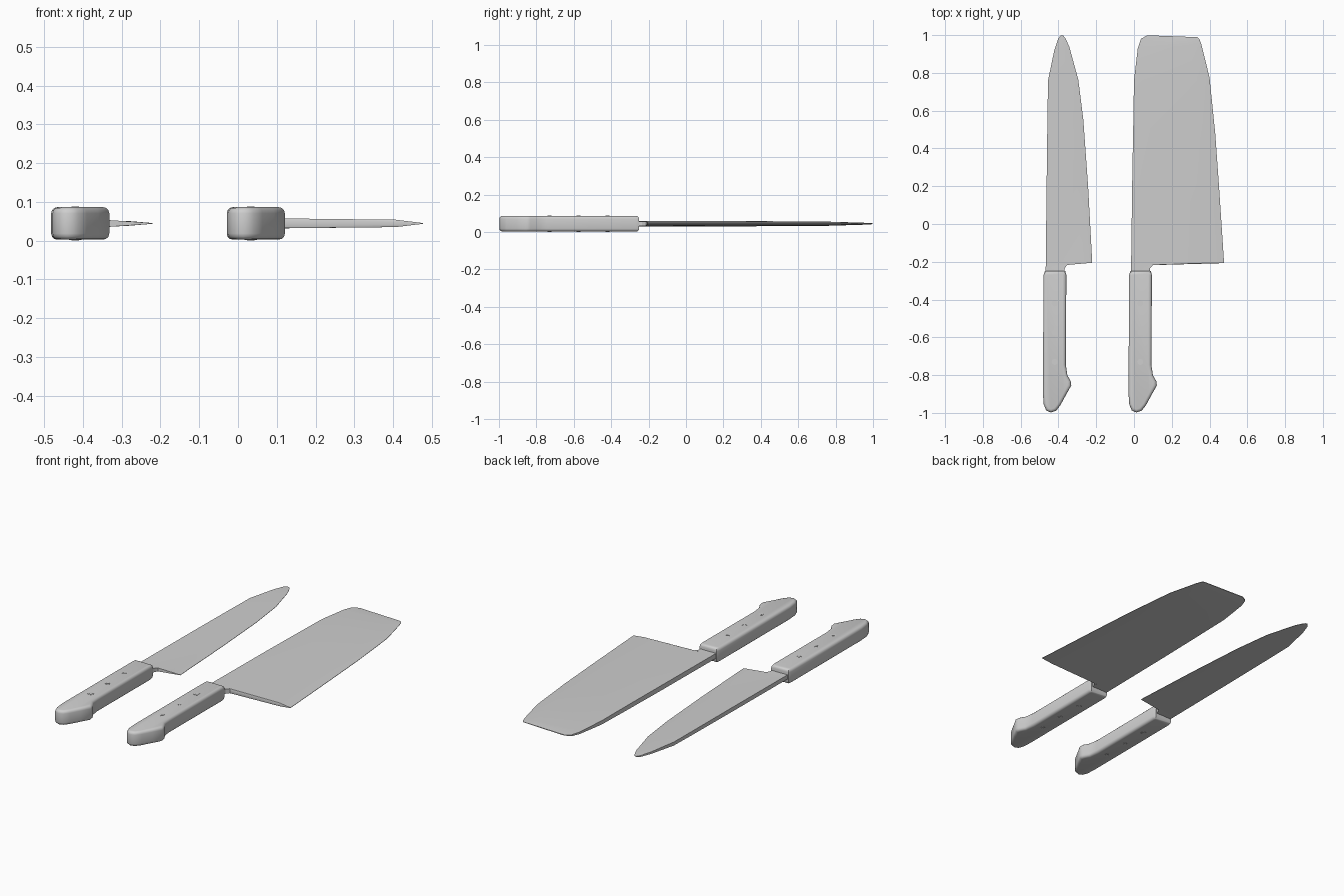
import bpy
import bmesh
import math
from mathutils import Matrix

MID = 0.0445  # height of the plane both knives lie in

cube = bpy.data.objects.get("Cube")
if cube:
    bpy.data.objects.remove(cube, do_unlink=True)

gray = bpy.data.materials.new("light_gray")
gray.use_nodes = True
colour = (0.62, 0.62, 0.62, 1)
gray.diffuse_color = colour
gray.node_tree.nodes["Principled BSDF"].inputs["Base Color"].default_value = colour


def finish(name, bm, angle):
    """Turn a bmesh into a smooth-shaded object."""
    bmesh.ops.recalc_face_normals(bm, faces=bm.faces)
    mesh = bpy.data.meshes.new(name)
    bm.to_mesh(mesh)
    bm.free()
    mesh.materials.append(gray)
    obj = bpy.data.objects.new(name, mesh)
    bpy.context.collection.objects.link(obj)
    bpy.ops.object.select_all(action="DESELECT")
    obj.select_set(True)
    bpy.context.view_layer.objects.active = obj
    bpy.ops.object.shade_smooth_by_angle(angle=math.radians(angle))


# Handle outline seen from above, measured from the small knife
HANDLE = [(-0.482, -0.9), (-0.478, -0.955), (-0.465, -0.987), (-0.44, -0.998),
          (-0.412, -0.988), (-0.39, -0.96), (-0.36, -0.905), (-0.332, -0.855),
          (-0.335, -0.832), (-0.353, -0.80), (-0.361, -0.745), (-0.358, -0.27),
          (-0.364, -0.25), (-0.472, -0.25), (-0.479, -0.27)]


def handle(name, dx):
    bm = bmesh.new()
    base = bm.faces.new([bm.verts.new((x + dx, y, MID - 0.042)) for x, y in HANDLE])
    grown = bmesh.ops.extrude_face_region(bm, geom=[base])["geom"]
    top = [v for v in grown if isinstance(v, bmesh.types.BMVert)]
    bmesh.ops.translate(bm, verts=top, vec=(0, 0, 0.084))
    # Round the upper and lower rims
    rims = [e for e in bm.edges if abs(e.verts[0].co.z - e.verts[1].co.z) < 0.001]
    bmesh.ops.bevel(bm, geom=rims, offset=0.016, segments=3, profile=0.5,
                    affect="EDGES", clamp_overlap=False)
    finish(name, bm, 45)


def rivets(name, dx):
    # Each rivet runs through the handle and ends in a low dome on both sides
    bm = bmesh.new()
    for y in (-0.73, -0.575, -0.42):
        place = Matrix.Translation((dx - 0.42, y, MID))
        bmesh.ops.create_cone(bm, cap_ends=True, segments=16, radius1=0.016,
                              radius2=0.016, depth=0.085, matrix=place)
        bmesh.ops.create_cone(bm, cap_ends=True, segments=16, radius1=0.01,
                              radius2=0.01, depth=0.088, matrix=place)
    finish(name, bm, 40)


def blade(name, rows, bevel, mid_half):
    """Loft rows of spine point, edge point, spine and edge half thickness."""
    bm = bmesh.new()
    rings = []
    for sx, sy, ex, ey, hs, he in rows:
        t = max(0.55, 1 - bevel / (ex - sx))
        mx, my = sx + (ex - sx) * t, sy + (ey - sy) * t
        hm = max(he, min(hs * 0.9, mid_half))
        side = [(sx, sy, hs), (mx, my, hm), (ex, ey, he)]
        ring = [bm.verts.new((x, y, MID + h)) for x, y, h in side]
        ring += [bm.verts.new((x, y, MID - h)) for x, y, h in reversed(side)]
        rings.append(ring)
    for a, b in zip(rings, rings[1:]):
        for i in range(6):
            j = (i + 1) % 6
            bm.faces.new((a[i], a[j], b[j], b[i]))
    for ring in (rings[0], rings[-1]):
        bm.faces.new(ring)
    finish(name, bm, 30)


# Chef's knife blade, from the neck to the pointed tip
blade("chef_blade", [
    (-0.468, -0.27, -0.370, -0.27, 0.012, 0.011),
    (-0.468, -0.235, -0.367, -0.235, 0.012, 0.011),
    (-0.467, -0.222, -0.355, -0.217, 0.012, 0.010),
    (-0.467, -0.20, -0.221, -0.205, 0.012, 0.001),
    (-0.462, 0.25, -0.243, 0.20, 0.012, 0.001),
    (-0.458, 0.58, -0.268, 0.55, 0.011, 0.001),
    (-0.455, 0.76, -0.295, 0.765, 0.010, 0.001),
    (-0.422, 0.92, -0.343, 0.94, 0.006, 0.001),
    (-0.402, 0.98, -0.364, 0.985, 0.004, 0.001),
    (-0.388, 0.999, -0.376, 0.999, 0.002, 0.001)], 0.06, 0.006)

# Cleaver blade, from the neck to the squared end
blade("cleaver_blade", [
    (-0.016, -0.27, 0.082, -0.27, 0.014, 0.013),
    (-0.016, -0.235, 0.085, -0.235, 0.014, 0.013),
    (-0.015, -0.222, 0.10, -0.217, 0.014, 0.013),
    (-0.015, -0.20, 0.477, -0.207, 0.014, 0.001),
    (-0.009, 0.25, 0.450, 0.20, 0.014, 0.001),
    (-0.004, 0.52, 0.430, 0.48, 0.013, 0.001),
    (0.0, 0.76, 0.400, 0.775, 0.011, 0.001),
    (0.02, 0.93, 0.357, 0.95, 0.006, 0.001),
    (0.037, 0.98, 0.346, 0.98, 0.004, 0.001),
    (0.07, 0.999, 0.335, 0.989, 0.002, 0.001)], 0.07, 0.0095)

# The two knives share the same handle
for knife, dx in (("chef", 0), ("cleaver", 0.453)):
    handle(knife + "_handle", dx)
    rivets(knife + "_rivets", dx)
